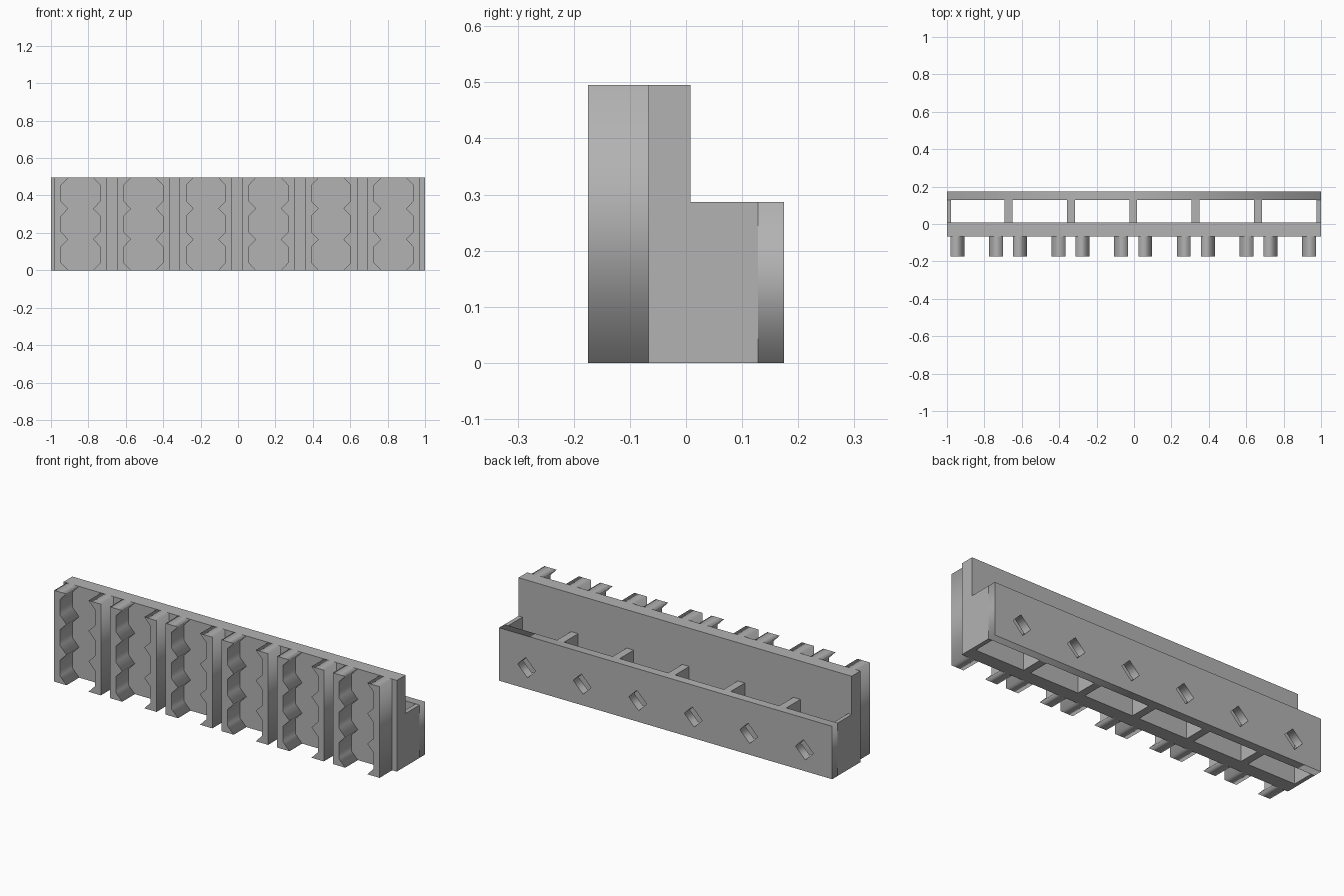
import bpy, math

if "Cube" in bpy.data.objects:
    bpy.data.objects.remove(bpy.data.objects["Cube"])

grey = bpy.data.materials.new("plain grey")
grey.diffuse_color = (0.45, 0.45, 0.45, 1)
grey.use_nodes = True
grey.node_tree.nodes["Principled BSDF"].inputs["Base Color"].default_value = grey.diffuse_color


def box(name, x0, x1, y0, y1, z0, z1):
    v = [(x, y, z) for x in (x0, x1) for y in (y0, y1) for z in (z0, z1)]
    f = [(0, 1, 3, 2), (4, 6, 7, 5), (0, 4, 5, 1), (2, 3, 7, 6), (0, 2, 6, 4), (1, 5, 7, 3)]
    me = bpy.data.meshes.new(name)
    me.from_pydata(v, [], f)
    me.materials.append(grey)
    ob = bpy.data.objects.new(name, me)
    bpy.context.collection.objects.link(ob)
    return ob


def extrude_xz(name, loops, y0, y1):
    """Fill closed xz outlines (inner loops become holes) and extrude along y."""
    cu = bpy.data.curves.new(name, 'CURVE')
    cu.dimensions = '2D'
    cu.fill_mode = 'BOTH'
    cu.extrude = (y1 - y0) / 2
    for loop in loops:
        s = cu.splines.new('POLY')
        s.points.add(len(loop) - 1)
        for p, (x, z) in zip(s.points, loop):
            p.co = (x, z, 0, 1)
        s.use_cyclic_u = True
    tmp = bpy.data.objects.new(name + "_curve", cu)
    bpy.context.collection.objects.link(tmp)
    dg = bpy.context.evaluated_depsgraph_get()
    me = bpy.data.meshes.new_from_object(tmp.evaluated_get(dg))
    bpy.data.objects.remove(tmp)
    for v in me.vertices:
        x, z, d = v.co
        v.co = (x, (y0 + y1) / 2 - d, z)
    me.materials.clear()
    me.materials.append(grey)
    ob = bpy.data.objects.new(name, me)
    bpy.context.collection.objects.link(ob)
    return ob


H, BOX_H = 0.495, 0.287
Y_FRONT, Y_PLATE, Y_BACK, Y_WALL, Y_END = -0.175, -0.067, 0.008, 0.128, 0.175

# Tall backing plate
box("backing_plate", -1, 1, Y_PLATE, Y_BACK, 0, H)

# Low rear wall with a tilted rectangular hole behind each cell
loops = [[(-1, 0), (1, 0), (1, BOX_H), (-1, BOX_H)]]
c = math.sqrt(0.5)
for i in range(6):
    cx, cz = -0.833 + i * 0.3335, 0.115
    loops.append([(cx + (a - b) * c, cz + (a + b) * c)
                  for a, b in ((-.042, -.034), (-.042, .034), (.042, .034), (.042, -.034))])
extrude_xz("rear_wall", loops, Y_WALL, Y_END)

# Ribs and end walls between the plate and the rear wall
for i in range(5):
    cx = -0.671 + i * 0.3335
    box("rib", cx - 0.021, cx + 0.021, Y_BACK, Y_WALL, 0, BOX_H)
box("end_wall", -1, -0.979, Y_BACK, Y_WALL, 0, BOX_H)
box("end_wall", 0.977, 1, Y_BACK, Y_WALL, 0, BOX_H)

# Pairs of toothed fins on the front
step = H / 3
inner = []
for k in range(3):
    z = k * step
    inner += [(0.066, z), (0.105, z + 0.04), (0.105, z + step - 0.04)]
inner.append((0.066, H))
for i in range(6):
    cx = -0.841 + i * 0.3347
    for s in (-1, 1):
        prof = [(cx + s * x, z) for x, z in [(0.14, H), (0.14, 0)] + inner]
        extrude_xz("toothed_fin", [prof], Y_FRONT, Y_PLATE)
